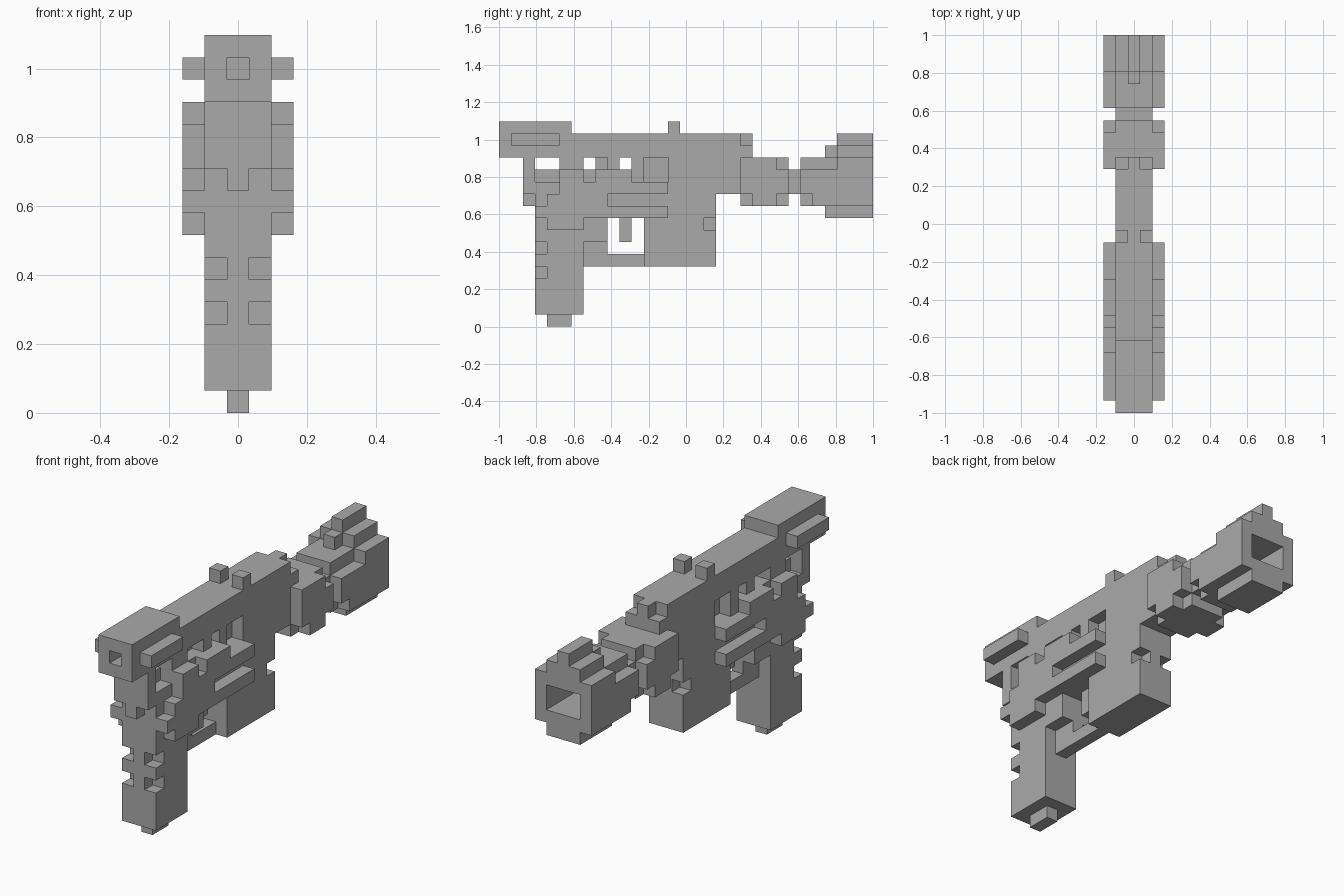
import bpy
import bmesh
import math
from mathutils import Vector

default_cube = bpy.data.objects.get("Cube")
if default_cube:
    bpy.data.objects.remove(default_cube, do_unlink=True)

UNIT = 2 / 31  # edge of one block

# Single matt grey for the whole model
grey = bpy.data.materials.new("plain_grey")
grey.use_nodes = True
colour = (0.4, 0.4, 0.4, 1)
grey.diffuse_color = colour
grey.node_tree.nodes["Principled BSDF"].inputs["Base Color"].default_value = colour

MIDDLE, INNER, OUTER = (0,), (-1, 1), (-2, 2)
CORE = MIDDLE + INNER
FULL = CORE + OUTER


def cells(boxes):
    """Block cells of boxes given as columns, y range and z range."""
    return {(x, y, z) for columns, ys, zs in boxes
            for x in columns for y in range(*ys) for z in range(*zs)}


def build(name, boxes, cuts=()):
    """Make one blocky part: filled boxes minus cut boxes, outer faces only."""
    solid = cells(boxes) - cells(cuts)
    bm = bmesh.new()
    corners = {}

    def corner(point):
        key = tuple(round(c * 2) for c in point)
        if key not in corners:
            place = Vector((point[0], point[1] + 0.5, point[2] + 0.5)) * UNIT
            corners[key] = bm.verts.new(place - Vector((0, 1, 0)))
        return corners[key]

    for cell in solid:
        for axis in range(3):
            for side in (-1, 1):
                normal = Vector((0, 0, 0))
                normal[axis] = side
                if tuple(int(c + n) for c, n in zip(cell, normal)) in solid:
                    continue
                across = Vector((0, 0, 0))
                across[(axis + 1) % 3] = 0.5
                up = normal.cross(across)
                middle = Vector(cell) + normal / 2
                bm.faces.new([corner(middle + offset) for offset in
                              (-across - up, across - up, across + up, up - across)])
    # Merge the coplanar squares into large flat faces
    bmesh.ops.dissolve_limit(bm, angle_limit=math.radians(1),
                             verts=bm.verts[:], edges=bm.edges[:])
    mesh = bpy.data.meshes.new(name)
    bm.to_mesh(mesh)
    bm.free()
    mesh.materials.append(grey)
    part = bpy.data.objects.new(name, mesh)
    bpy.context.collection.objects.link(part)
    return part


# Muzzle block with its bore and side rails
build("muzzle_block",
      [(CORE, (0, 6), (14, 17)), (OUTER, (1, 5), (15, 16))],
      [(MIDDLE, (0, 2), (15, 16))])

# Long upper slide with a stepped rear end
build("upper_slide",
      [(CORE, (6, 20), (14, 16)), (CORE, (20, 21), (14, 15)),
       (MIDDLE, (20, 21), (15, 16))])
build("sight_posts", [(INNER, (14, 15), (16, 17))])

# Frame under the slide with its through slots and recesses
build("frame",
      [(CORE, (2, 20), (11, 14)), (MIDDLE, (2, 3), (10, 11)),
       (CORE, (3, 18), (9, 11))],
      [(CORE, (3, 5), (13, 14)), (INNER, (3, 5), (12, 13)),
       (CORE, (7, 8), (13, 14)), (INNER, (8, 9), (13, 14)),
       (CORE, (10, 11), (13, 14)), (INNER, (12, 14), (12, 14))])

# Raised side plates and long rails
build("side_plates",
      [(OUTER, (5, 11), (12, 13)), (OUTER, (5, 14), (11, 12)),
       (OUTER, (4, 9), (10, 11)), (OUTER, (3, 14), (9, 10)),
       (OUTER, (4, 7), (8, 9))],
      [(OUTER, (7, 8), (12, 13))])

# Grip with finger notches and a base stud
build("grip",
      [(CORE, (3, 7), (1, 9)), (MIDDLE, (4, 6), (0, 1))],
      [(INNER, (3, 4), (z, z + 1)) for z in (4, 6)])

# Trigger and its guard
build("trigger", [(MIDDLE, (10, 11), (7, 9))])
build("trigger_guard",
      [(MIDDLE, (7, 9), (5, 7)), (CORE, (7, 9), (7, 9)),
       (MIDDLE, (9, 12), (5, 6))])

# Magazine block
build("magazine", [(CORE, (12, 18), (5, 9))], [(INNER, (17, 18), (8, 9))])

# Rear collar with clipped corners, and the neck behind it
build("rear_collar",
      [(FULL, (20, 24), (10, 14))],
      [(OUTER, (20, 21), (10, 11)), (OUTER, (23, 24), (10, 11)),
       (OUTER, (23, 24), (13, 14))])
build("neck", [(CORE, (24, 25), (11, 13))])

# Stock with stepped top ridge, lower pad and hollow rear
build("stock",
      [(FULL, (25, 31), (10, 13)), (CORE, (25, 28), (13, 14)),
       (FULL, (28, 31), (13, 14)), (MIDDLE, (27, 28), (14, 15)),
       (CORE, (28, 31), (14, 15)), (MIDDLE, (28, 31), (15, 16)),
       (CORE, (27, 31), (9, 10))],
      [(OUTER, (25, 26), (10, 11)), (CORE, (26, 31), (11, 13))])
